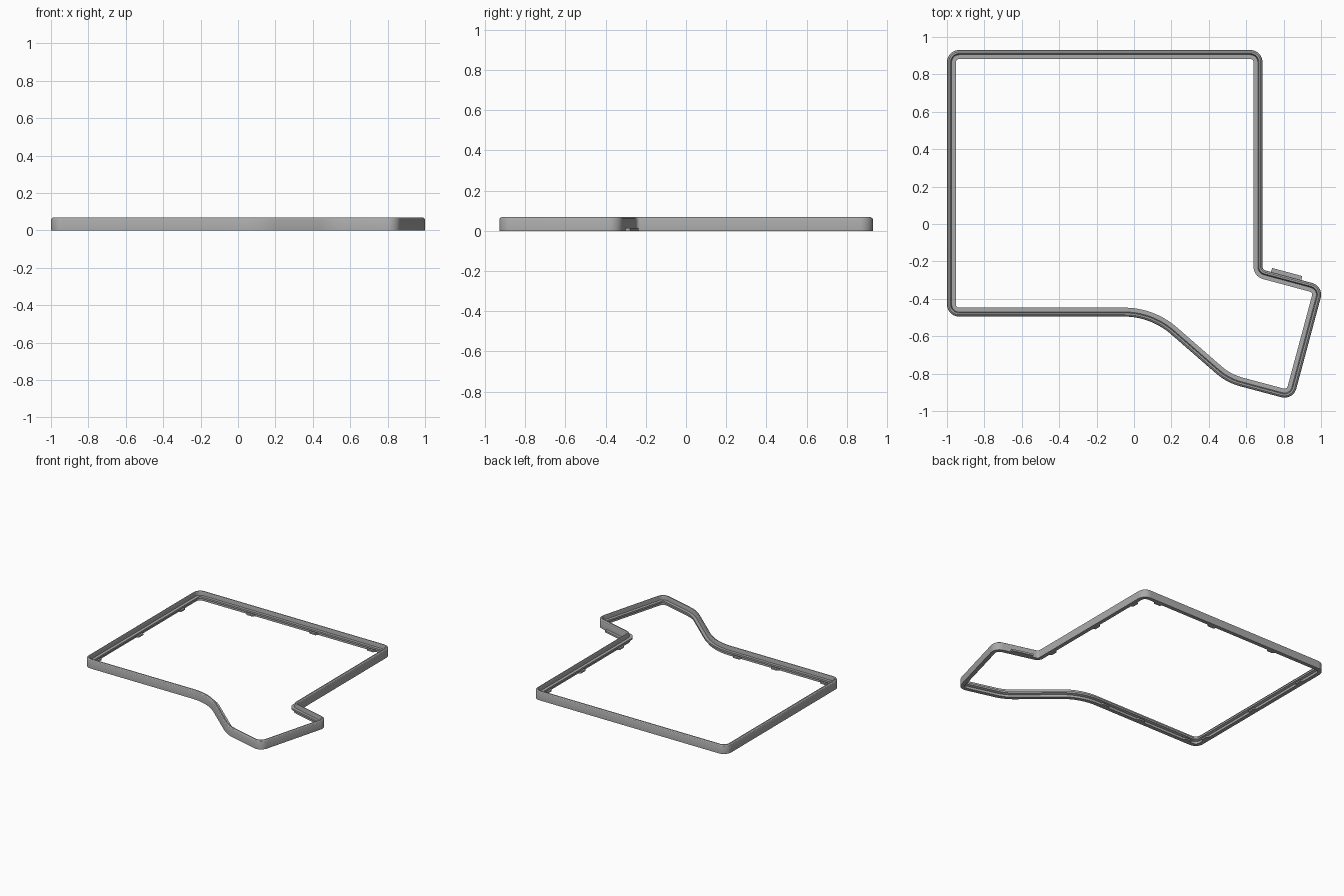
import bpy, bmesh, math
from mathutils import Vector, Matrix

cube = bpy.data.objects.get("Cube")
if cube:
    bpy.data.objects.remove(cube, do_unlink=True)

grey = bpy.data.materials.new("plain grey")
grey.use_nodes = True
colour = (0.40, 0.40, 0.40, 1)
grey.diffuse_color = colour
grey.node_tree.nodes["Principled BSDF"].inputs["Base Color"].default_value = colour

# Outer outline, counter-clockwise: x, y, corner radius
CORNERS = [(-1, 0.93, 0.065), (-1, -0.495, 0.065), (0.09, -0.495, 0.38),
           (0.495, -0.848, 0.33), (0.851, -0.943, 0.065),
           (1.015, -0.332, 0.065), (0.687, -0.244, 0.02), (0.687, 0.93, 0.065)]
STEPS = 10

# Wall section: inset from the outline, height
SECTION = [(0, 0), (0, 0.056), (0.003, 0.063), (0.010, 0.068), (0.019, 0.068),
           (0.022, 0.064), (0.025, 0.038), (0.048, 0.038), (0.048, 0.024),
           (0.030, 0.018), (0.030, 0)]


def outline(inset):
    """Rounded outline moved inward by the given distance."""
    points = []
    for i, (x, y, r) in enumerate(CORNERS):
        p = Vector((x, y))
        a = (p - Vector(CORNERS[i - 1][:2])).normalized()
        b = (Vector(CORNERS[(i + 1) % len(CORNERS)][:2]) - p).normalized()
        turn = math.atan2(a.x * b.y - a.y * b.x, a.dot(b))
        side = 1 if turn > 0 else -1
        normal = Vector((a.y, -a.x)) * side
        centre = p - a * r * math.tan(abs(turn) / 2) - normal * r
        for k in range(STEPS + 1):
            arm = Matrix.Rotation(turn * k / STEPS, 2) @ normal
            points.append(centre + arm * (r - side * inset))
    return points


def finish(name, bm):
    bmesh.ops.recalc_face_normals(bm, faces=bm.faces)
    mesh = bpy.data.meshes.new(name)
    bm.to_mesh(mesh)
    bm.free()
    mesh.materials.append(grey)
    obj = bpy.data.objects.new(name, mesh)
    bpy.context.collection.objects.link(obj)
    return obj


# Frame wall with stepped inner ledge
bm = bmesh.new()
rings = [[bm.verts.new((p.x, p.y, z)) for p in outline(d)] for d, z in SECTION]
for i, ring in enumerate(rings):
    prev = rings[i - 1]
    for j in range(len(ring)):
        bm.faces.new((prev[j - 1], prev[j], ring[j], ring[j - 1]))
frame = finish("frame_wall", bm)
bpy.ops.object.select_all(action='DESELECT')
frame.select_set(True)
bpy.context.view_layer.objects.active = frame
bpy.ops.object.shade_smooth_by_angle(angle=math.radians(25))


def bar(name, x, y, angle, length, depth, height, taper):
    """Trapezoid block on the ground; its narrow side faces local +y."""
    bm = bmesh.new()
    half = length / 2
    base = [(-half, 0), (half, 0), (half - taper, depth), (taper - half, depth)]
    face = bm.faces.new([bm.verts.new((u, v, 0)) for u, v in base])
    out = bmesh.ops.extrude_face_region(bm, geom=[face])
    top = [g for g in out["geom"] if isinstance(g, bmesh.types.BMVert)]
    bmesh.ops.translate(bm, verts=top, vec=(0, 0, height))
    obj = finish(name, bm)
    obj.location = (x, y, 0)
    obj.rotation_euler.z = math.radians(angle)
    return obj


# Snap tabs under the ledge
TABS = [("back", [(x, 0.903) for x in (-0.52, 0.03, 0.53)], 180),
        ("left", [(-0.973, y) for y in (-0.36, 0.16, 0.68)], -90),
        ("right", [(0.660, y) for y in (-0.12, 0.36, 0.78)], 90),
        ("front", [(x, -0.468) for x in (-0.88, -0.45, -0.12)], 0)]
for side, spots, angle in TABS:
    for n, (x, y) in enumerate(spots):
        bar(f"{side}_snap_tab_{n + 1}", x, y, angle, 0.08, 0.02, 0.012, 0.015)

# Port lip outside the side lobe
bar("port_lip", 0.813, -0.280, -15, 0.17, 0.024, 0.014, 0.002)
